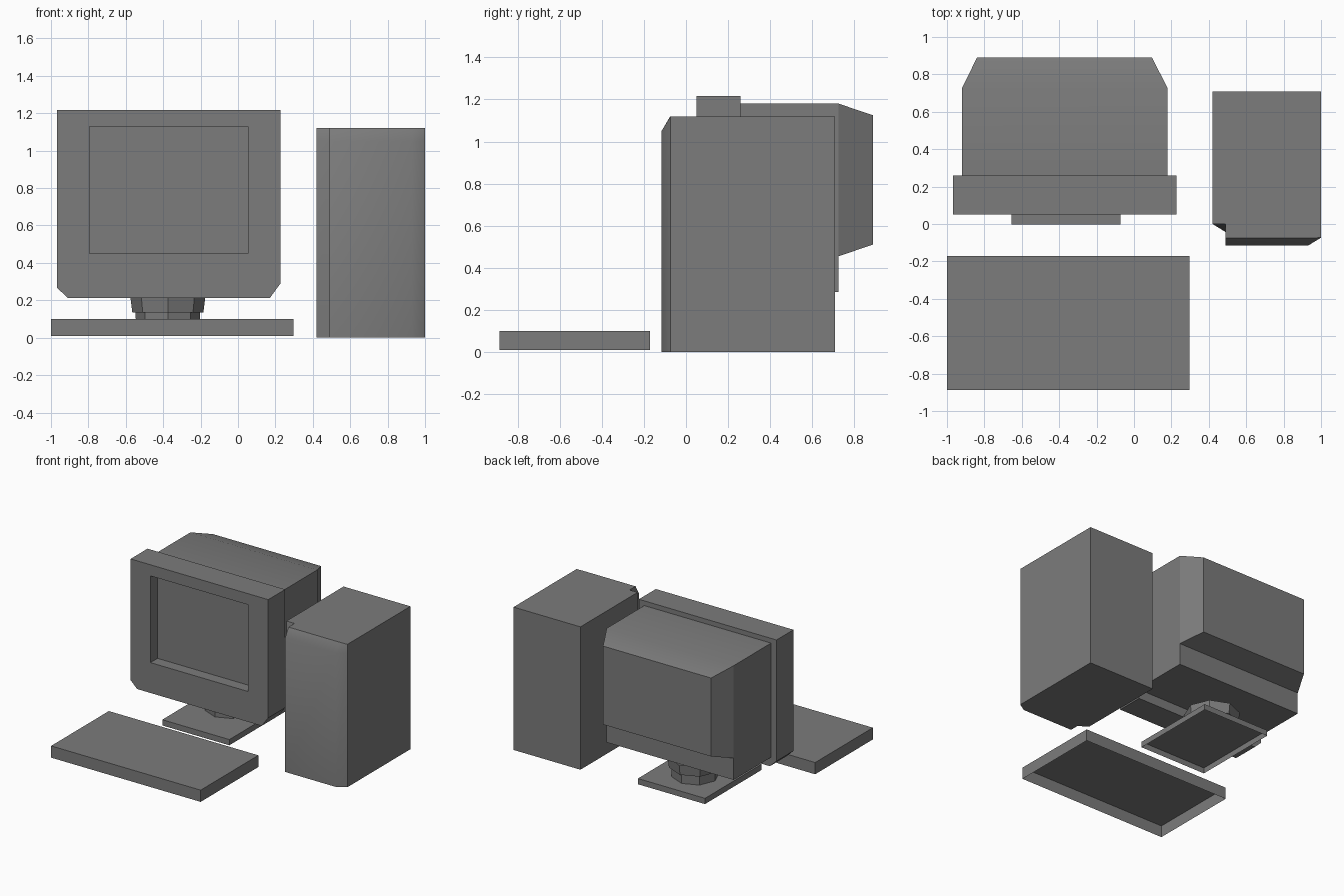
import bpy, bmesh, math

if "Cube" in bpy.data.objects:
    bpy.data.objects.remove(bpy.data.objects["Cube"])

# Dark grey plastic shared by every part
plastic = bpy.data.materials.new("dark_grey_plastic")
plastic.diffuse_color = (0.2, 0.2, 0.2, 1)
plastic.use_nodes = True
plastic.node_tree.nodes["Principled BSDF"].inputs["Base Color"].default_value = plastic.diffuse_color


def finish(name, bm, smooth_angle=0):
    bmesh.ops.recalc_face_normals(bm, faces=bm.faces)
    mesh = bpy.data.meshes.new(name)
    bm.to_mesh(mesh)
    bm.free()
    mesh.materials.append(plastic)
    ob = bpy.data.objects.new(name, mesh)
    bpy.context.collection.objects.link(ob)
    if smooth_angle:
        bpy.ops.object.select_all(action='DESELECT')
        bpy.context.view_layer.objects.active = ob
        ob.select_set(True)
        bpy.ops.object.shade_smooth_by_angle(angle=math.radians(smooth_angle))
    return ob


def loft(rings, cap_start=True, cap_end=True):
    """Skin a list of equal-length vertex rings; returns bmesh and vert rings."""
    bm = bmesh.new()
    vs = [[bm.verts.new(p) for p in r] for r in rings]
    n = len(vs[0])
    for a, b in zip(vs, vs[1:]):
        for i in range(n):
            j = (i + 1) % n
            bm.faces.new((a[i], a[j], b[j], b[i]))
    if cap_start:
        bm.faces.new(vs[0][::-1])
    if cap_end:
        bm.faces.new(vs[-1])
    return bm, vs


def box(name, x, y, z, bottom=True):
    rect = [(x[0], y[0]), (x[1], y[0]), (x[1], y[1]), (x[0], y[1])]
    bm, _ = loft([[(px, py, h) for px, py in rect] for h in z], cap_start=bottom)
    return finish(name, bm)


# Keyboard and monitor base: shallow trays, open underneath
box("keyboard", (-1, 0.297), (-0.887, -0.172), (0.008, 0.1), bottom=False)
box("monitor_base", (-0.655, -0.073), (-0.003, 0.70), (0.015, 0.06), bottom=False)

# Octagonal swivel stand
rings = []
for r, z in [(0.17, 0.06), (0.173, 0.135), (0.19, 0.135), (0.2, 0.215)]:
    rings.append([(-0.375 + r * math.cos(k * math.pi / 4),
                   0.42 + r * math.sin(k * math.pi / 4), z) for k in range(8)])
bm, _ = loft(rings, cap_start=False)
finish("swivel_stand", bm)

# Monitor bezel with clipped lower corners
outline = [(-0.967, 1.217), (-0.967, 0.267), (-0.91, 0.212),
           (0.17, 0.212), (0.227, 0.29), (0.227, 1.217)]
bm, _ = loft([[(x, y, z) for x, z in outline] for y in (0.05, 0.26)])
bezel = finish("monitor_bezel", bm)

# Recessed screen opening
cutter = box("screen_cutter", (-0.795, 0.053), (-0.1, 0.138), (0.45, 1.13))
cutter.hide_render = True
cutter.hide_viewport = True
cut = bezel.modifiers.new("screen_recess", 'BOOLEAN')
cut.operation = 'DIFFERENCE'
cut.solver = 'EXACT'
cut.object = cutter

# Rear monitor housing: side profile extruded in x, back narrowed
profile = [(0.26, 0.285), (0.26, 1.18), (0.725, 1.18), (0.889, 1.125),
           (0.889, 0.51), (0.725, 0.455), (0.725, 0.285)]
rings = [[(xb if y > 0.8 else xf, y, z) for y, z in profile]
         for xf, xb in ((-0.92, -0.84), (0.18, 0.097))]
bm, vs = loft(rings)
for ring in vs:
    bmesh.ops.connect_vert_pair(bm, verts=[ring[2], ring[5]])
finish("rear_housing", bm, smooth_angle=22)

# Computer tower: stepped front panel, sloped back at the top
back = [(1, -0.073), (1, 0.708), (0.42, 0.708)]
low = [(0.42, 0), (0.49, -0.043), (0.49, -0.116), (0.93, -0.116)] + back
top = [(0.42, 0), (0.49, 0), (0.49, -0.075), (0.93, -0.075)] + back
bm, _ = loft([[(x, y, z) for x, y in pts]
              for pts, z in ((low, 0), (low, 1.05), (top, 1.12))])
finish("tower_case", bm, smooth_angle=40)
